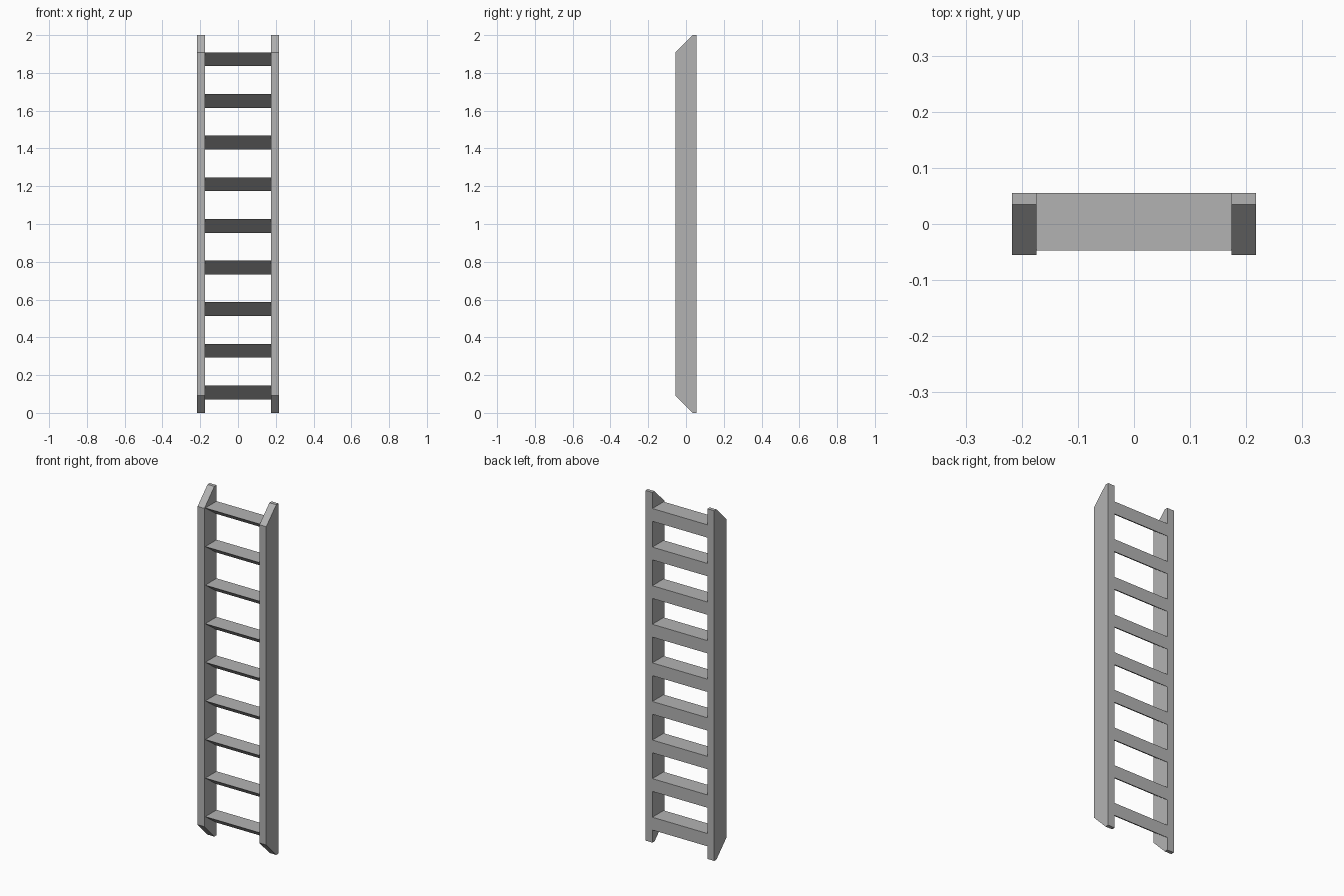
import bpy, bmesh

if "Cube" in bpy.data.objects:
    bpy.data.objects.remove(bpy.data.objects["Cube"])

RAIL_IN, RAIL_OUT = 0.174, 0.217
BACK = 0.055

# Dark grey for the whole ladder
grey = bpy.data.materials.new("dark_grey")
grey.diffuse_color = (0.45, 0.45, 0.45, 1)
grey.use_nodes = True
grey.node_tree.nodes["Principled BSDF"].inputs["Base Color"].default_value = grey.diffuse_color


def prism(name, profile, x0, x1):
    """Extrude a (y, z) profile along x."""
    bm = bmesh.new()
    face = bm.faces.new([bm.verts.new((x0, y, z)) for y, z in profile])
    ext = bmesh.ops.extrude_face_region(bm, geom=[face])
    moved = [v for v in ext["geom"] if isinstance(v, bmesh.types.BMVert)]
    bmesh.ops.translate(bm, verts=moved, vec=(x1 - x0, 0, 0))
    bmesh.ops.recalc_face_normals(bm, faces=bm.faces)
    mesh = bpy.data.meshes.new(name)
    bm.to_mesh(mesh)
    bm.free()
    mesh.materials.append(grey)
    obj = bpy.data.objects.new(name, mesh)
    bpy.context.collection.objects.link(obj)
    return obj


# Side rails with chamfered front corners at both ends
rail = [(-BACK, 0.091), (0.035, 0), (BACK, 0),
        (BACK, 2), (0.035, 2), (-BACK, 1.909)]
prism("left_rail", rail, -RAIL_OUT, -RAIL_IN)
prism("right_rail", rail, RAIL_IN, RAIL_OUT)

# Nine wedge rungs: flat tread, upright back, sloped underside
for i in range(9):
    top = 0.145 + i * 0.2204
    wedge = [(-0.047, top), (BACK, top), (BACK, top - 0.073)]
    prism(f"rung_{i + 1}", wedge, -RAIL_IN, RAIL_IN)
